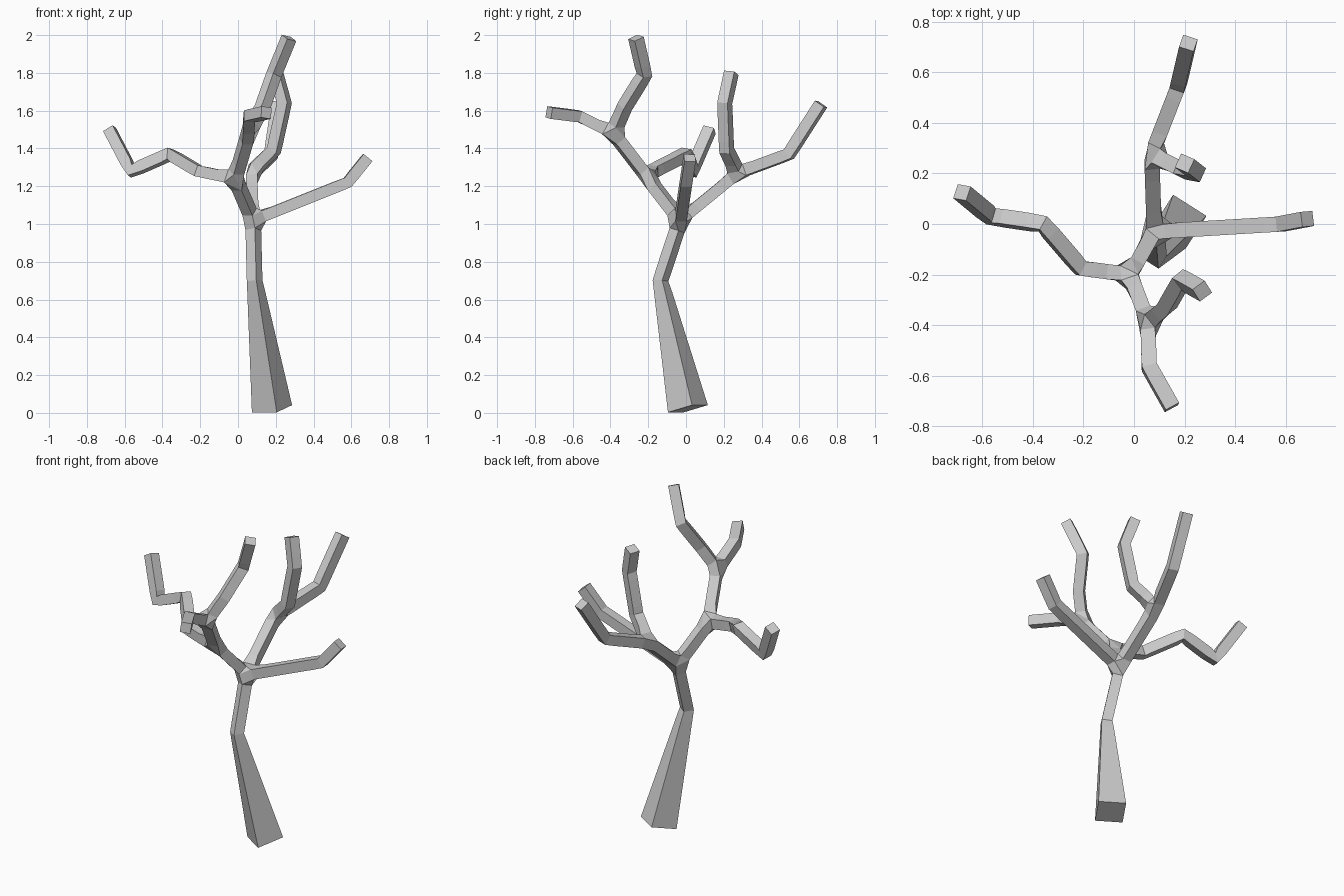
import bpy

if "Cube" in bpy.data.objects:
    bpy.data.objects.remove(bpy.data.objects["Cube"])

# Tree skeleton: each path continues from a named fork
verts, edges, radii, forks = [], [], [], {}

def grow(start, points, radius=0.03, end=None):
    prev = forks.get(start)
    for p in points:
        verts.append(p)
        radii.append(radius)
        i = len(verts) - 1
        if prev is not None:
            edges.append((prev, i))
        prev = i
    if end:
        forks[end] = prev

# Trunk, thick at the foot
grow(None, [(0.18, 0.01, 0.022), (0.088, -0.135, 0.70), (0.08, -0.03, 1.02)], end="crown")
radii[0] = 0.078
# Right limb
grow("crown", [(0.58, 0.0, 1.22), (0.685, 0.02, 1.35)])
# Rear limb with two twigs
grow("crown", [(0.07, 0.275, 1.27)], end="rear")
grow("rear", [(0.175, 0.545, 1.37), (0.215, 0.715, 1.635)])
grow("rear", [(0.19, 0.215, 1.39), (0.245, 0.205, 1.64), (0.2, 0.24, 1.80)])
# Front limb with a long left twig and an upper fork
grow("crown", [(-0.015, -0.20, 1.24)], end="front")
grow("front", [(-0.21, -0.175, 1.28), (-0.36, 0.0, 1.37), (-0.565, 0.03, 1.28), (-0.68, 0.125, 1.50)])
grow("front", [(0.055, -0.385, 1.48)], end="upper")
grow("upper", [(0.06, -0.565, 1.57), (0.15, -0.725, 1.59)])
grow("upper", [(0.13, -0.325, 1.62), (0.19, -0.22, 1.79), (0.27, -0.265, 1.985)])

mesh = bpy.data.meshes.new("bare_tree")
mesh.from_pydata(verts, edges, [])
tree = bpy.data.objects.new("bare_tree", mesh)
bpy.context.collection.objects.link(tree)

# Square-section bark around the skeleton
skin = tree.modifiers.new("bark", "SKIN")
skin.use_smooth_shade = False
for i, sv in enumerate(mesh.skin_vertices[0].data):
    sv.radius = (radii[i], radii[i])
    sv.use_root = i == 0
